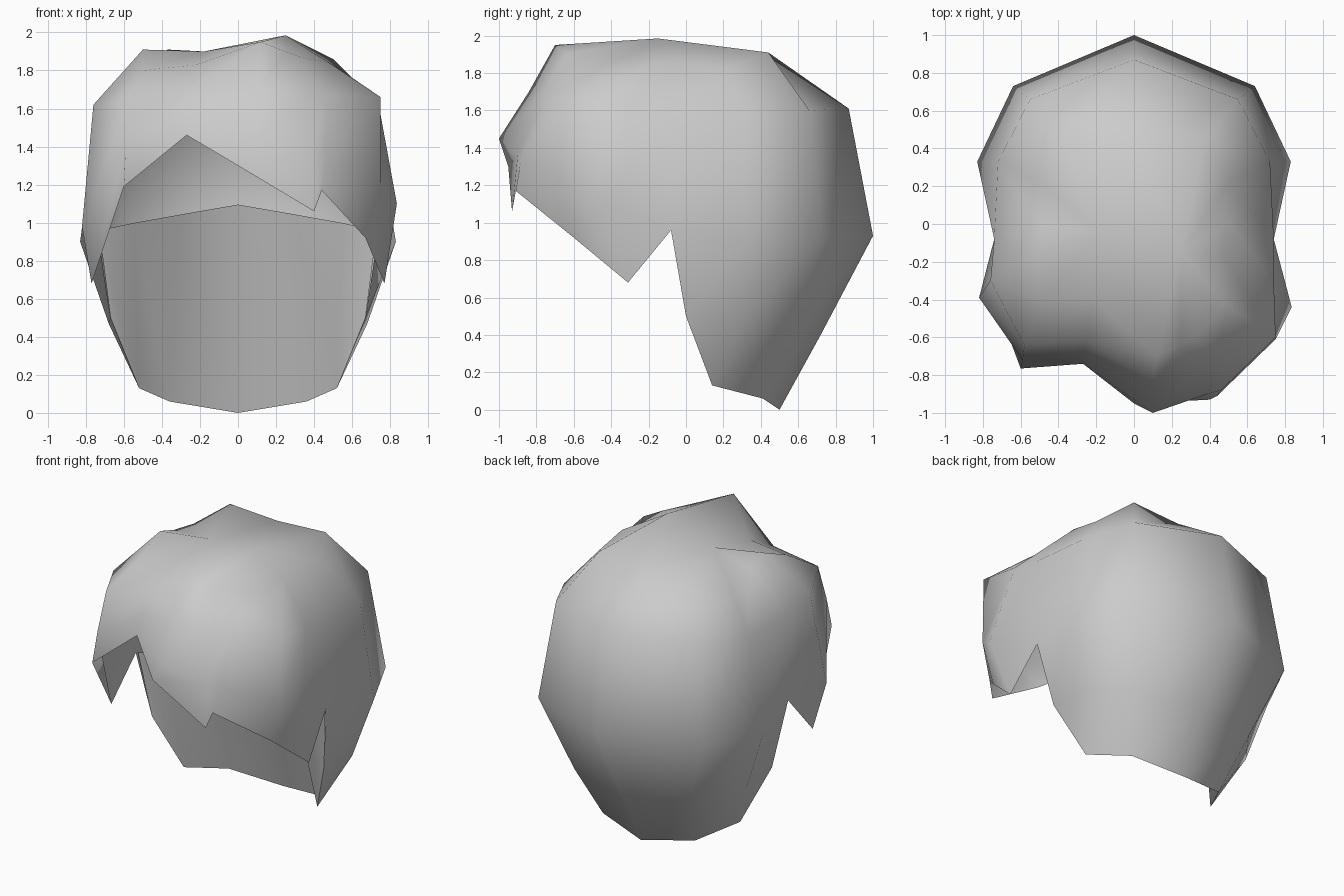
import bpy, bmesh

if "Cube" in bpy.data.objects:
    bpy.data.objects.remove(bpy.data.objects["Cube"], do_unlink=True)

grey = bpy.data.materials.new("plain grey")
grey.use_nodes = True
COLOUR = (0.6, 0.6, 0.6, 1)
grey.diffuse_color = COLOUR
grey.node_tree.nodes["Principled BSDF"].inputs["Base Color"].default_value = COLOUR


def mirror(col):
    return [(-x, y, z) for x, y, z in col]


def strip(bm, a, b):
    """Fill between two columns of verts; the shorter one ends in triangles."""
    for i in range(max(len(a), len(b)) - 1):
        quad = [a[min(i, len(a) - 1)], a[min(i + 1, len(a) - 1)],
                b[min(i + 1, len(b) - 1)], b[min(i, len(b) - 1)]]
        face = list(dict.fromkeys(quad))
        if len(face) > 2:
            bm.faces.new(face)


def finish(bm, name, outward):
    bmesh.ops.recalc_face_normals(bm, faces=bm.faces)
    bm.normal_update()
    # turn the sheet by the direction of its rearmost face
    rear = max(bm.faces, key=lambda f: f.calc_center_median().y)
    if (rear.normal.y > 0) != outward:
        bmesh.ops.reverse_faces(bm, faces=bm.faces)
    me = bpy.data.meshes.new(name)
    bm.to_mesh(me)
    bm.free()
    me.materials.append(grey)
    me.shade_smooth()
    ob = bpy.data.objects.new(name, me)
    bpy.context.collection.objects.link(ob)


# Symmetric back: columns from crown to nape
back = [(0, .44, 1.89), (0, .87, 1.61), (0, 1, .93), (0, .72, .4), (0, .5, 0)]
back_side = [(.37, .44, 1.91), (.55, .66, 1.6), (.64, .73, .92), (.45, .6, .42), (.36, .41, .06)]
behind_ear = [(.5, .22, 1.82), (.72, .33, 1.55), (.83, .33, .9), (.68, .3, .47), (.52, .14, .13)]
ear_notch = [(.5, 0, 1.86), (.74, -.08, 1.57), (.74, -.08, .96), (.67, 0, .5)]

# Asymmetric fringe: columns from crown to the jagged front edge, +x to -x
fringe = [
    [(.47, -.17, 1.85), (.74, -.3, 1.62), (.835, -.44, 1.1), (.77, -.31, .68)],
    [(.48, -.42, 1.84), (.75, -.6, 1.66), (.75, -.61, 1.2), (.67, -.6, .92)],
    [(.33, -.6, 1.87), (.46, -.74, 1.67), (.46, -.88, 1.35), (.44, -.91, 1.17)],
    [(.25, -.64, 1.9), (.36, -.77, 1.69), (.39, -.9, 1.36), (.4, -.93, 1.06)],
    [(.12, -.7, 1.95), (.1, -.84, 1.7), (.1, -1, 1.45), (0, -.95, 1.3)],
    [(-.22, -.4, 1.83), (-.25, -.62, 1.71), (-.26, -.7, 1.58), (-.27, -.74, 1.46)],
    [(-.5, -.4, 1.8), (-.58, -.64, 1.65), (-.59, -.72, 1.4), (-.6, -.765, 1.19)],
    [(-.5, -.15, 1.91), (-.76, -.3, 1.62), (-.82, -.39, .98), (-.77, -.31, .68)],
]

# Outer hair shell
bm = bmesh.new()
cols = [back, back_side, behind_ear, ear_notch] + fringe
cols += [mirror(c) for c in (ear_notch, behind_ear, back_side)]
verts = [[bm.verts.new(p) for p in c] for c in cols]
peak = bm.verts.new((.25, -.15, 1.985))
dip = bm.verts.new((-.18, -.05, 1.9))
first, last = 3, 4 + len(fringe)          # the two notch columns
front = 8                                 # column at the front of the crown
for i, a in enumerate(verts):
    j = (i + 1) % len(verts)
    b = verts[j]
    # the fringe side stops at the top of each notch
    left = a[:3] if i == first else a
    right = b[:3] if j == last else b
    strip(bm, left, right)
    bm.faces.new((peak if i < front else dip, a[0], b[0]))
for end in (verts[0][0], verts[front][0]):
    bm.faces.new((peak, dip, end))
finish(bm, "hair_shell", True)

# Inner sheet rising from the nape, open along its top edge
bm = bmesh.new()
half = [[(.3, .12, 1.043), back_side[-1]],
        [(.55, .01, .998), behind_ear[-1]],
        [(.73, -.07, .96), ear_notch[-1]]]
cols = [mirror(c) for c in reversed(half)] + [[(0, .2, 1.095), back[-1]]] + half
verts = [[bm.verts.new(p) for p in c] for c in cols]
for a, b in zip(verts, verts[1:]):
    strip(bm, a, b)
finish(bm, "nape_lining", False)
